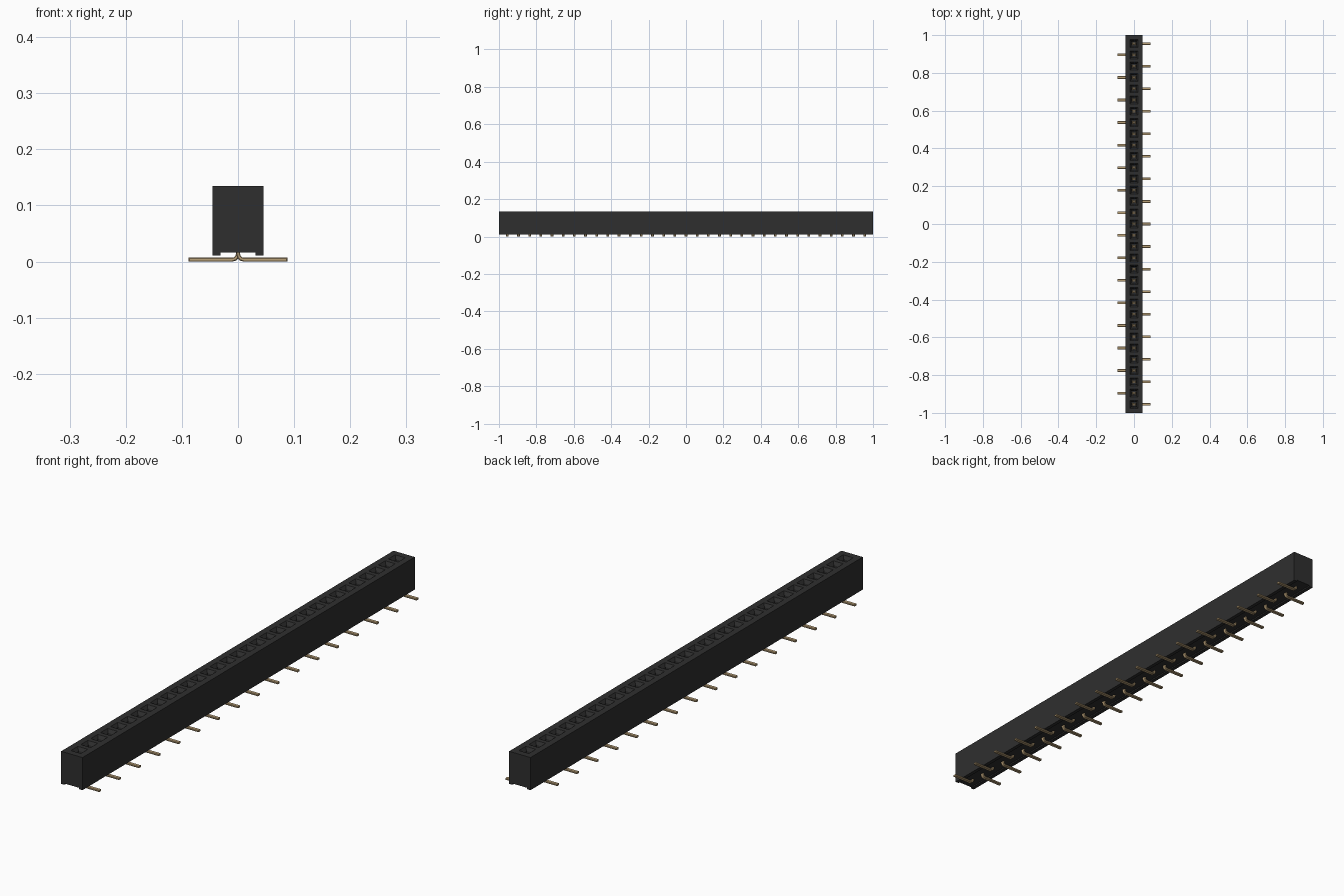
import bpy
import bmesh
import math
from mathutils import Vector

if "Cube" in bpy.data.objects:
    bpy.data.objects.remove(bpy.data.objects["Cube"], do_unlink=True)

COUNT = 33
PITCH = 1.91 / (COUNT - 1)
HALF = PITCH / 2


def material(name, rgb, roughness, metallic=0.0):
    mat = bpy.data.materials.new(name)
    mat.use_nodes = True
    mat.diffuse_color = (*rgb, 1)
    node = mat.node_tree.nodes["Principled BSDF"]
    node.inputs["Base Color"].default_value = (*rgb, 1)
    node.inputs["Roughness"].default_value = roughness
    node.inputs["Metallic"].default_value = metallic
    return mat


def finish(bm, name, mat):
    bmesh.ops.recalc_face_normals(bm, faces=bm.faces)
    mesh = bpy.data.meshes.new(name)
    bm.to_mesh(mesh)
    bm.free()
    mesh.materials.append(mat)
    return mesh


def place(mesh, name, y=0.0, turn=0.0):
    obj = bpy.data.objects.new(name, mesh)
    obj.location.y = y
    obj.rotation_euler.z = turn
    bpy.context.collection.objects.link(obj)
    return obj


def prism(bm, outline, width, bevel=0.0):
    """Extrude an (x, z) outline symmetrically along y."""
    verts = [bm.verts.new((x, -width / 2, z)) for x, z in outline]
    face = bm.faces.new(verts)
    new = bmesh.ops.extrude_face_region(bm, geom=[face])["geom"]
    moved = [v for v in new if isinstance(v, bmesh.types.BMVert)]
    bmesh.ops.translate(bm, vec=(0, width, 0), verts=moved)
    if bevel:
        edges = {e for v in verts + moved for e in v.link_edges}
        rims = [e for e in edges if abs(e.verts[0].co.y - e.verts[1].co.y) < 1e-6]
        bmesh.ops.bevel(bm, geom=rims, offset=bevel, segments=1, affect="EDGES")


plastic = material("black plastic", (0.028, 0.028, 0.028), 0.6)
gold = material("pale gold metal", (0.50, 0.36, 0.19), 0.4)

# Housing: a channelled section swept along y, one row per socket
half_section = [(HALF, 0.135), (0.045, 0.135), (0.045, 0.011),
                (0.031, 0.011), (0.031, 0.016)]
section = half_section + [(-x, z) for x, z in reversed(half_section)]
rows = [-1.0] + [(i - COUNT / 2) * PITCH for i in range(COUNT + 1)] + [1.0]
bm = bmesh.new()
rings = [[bm.verts.new((x, y, z)) for x, z in section] for y in rows]
cells = []
for j in range(len(rings) - 1):
    a, b = rings[j], rings[j + 1]
    for k in range(len(section)):
        n = (k + 1) % len(section)
        face = bm.faces.new((a[k], a[n], b[n], b[k]))
        if n == 0 and 0 < j <= COUNT:
            cells.append(face)
bm.faces.new(rings[0])
bm.faces.new(rings[-1])
bmesh.ops.recalc_face_normals(bm, faces=bm.faces)

# Socket openings: square rim, tapered lead-in, straight well
for inset, depth in ((0.009, 0.0), (0.008, 0.012), (0.0005, 0.095)):
    bmesh.ops.inset_individual(bm, faces=cells, thickness=inset, use_even_offset=True)
    corners = list({v for f in cells for v in f.verts})
    bmesh.ops.translate(bm, vec=(0, 0, -depth), verts=corners)
place(finish(bm, "housing", plastic), "housing")

# Contact foot: flat strip bent from the centre post out to the side
bm = bmesh.new()
bend = [(0.010 - 0.006 * math.cos(t), 0.013 - 0.006 * math.sin(t))
        for t in (0, math.pi / 6, math.pi / 3, math.pi / 2)]
outer = [(0.010 - 0.013 * math.cos(t), 0.013 - 0.013 * math.sin(t))
         for t in (math.pi / 2, math.pi / 3, math.pi / 6, 0)]
foot = [(0.004, 0.030)] + bend + [(0.088, 0.007), (0.088, 0.0)] + outer + [(-0.003, 0.030)]
prism(bm, foot, 0.014, 0.0015)
foot_mesh = finish(bm, "contact_foot", gold)

# Spring contact: two facing leaves inside the well
bm = bmesh.new()
leaf = [(0.0075, 0.028), (0.0095, 0.028), (0.0045, 0.090),
        (0.0085, 0.105), (0.0065, 0.105), (0.0015, 0.090)]
for side in (1, -1):
    prism(bm, [(side * x, z) for x, z in leaf], 0.014)
spring_mesh = finish(bm, "spring_contact", gold)

# Feet alternate between the left and right sides
for i in range(COUNT):
    y = (i - (COUNT - 1) / 2) * PITCH
    place(foot_mesh, f"contact_foot_{i + 1}", y, math.pi * (i % 2))
    place(spring_mesh, f"spring_contact_{i + 1}", y)
